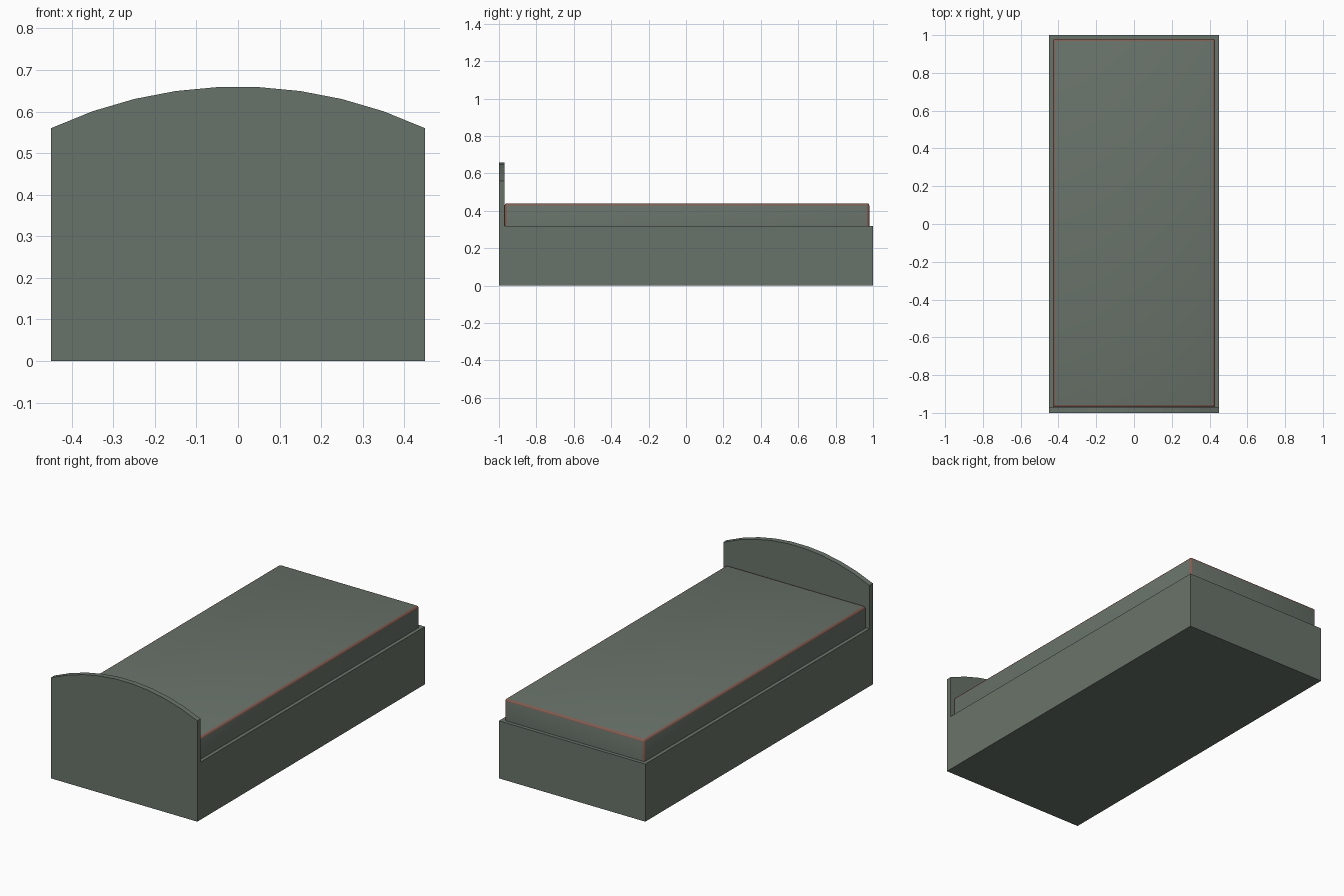
import bpy, bmesh, math
from mathutils import Vector, Matrix

if "Cube" in bpy.data.objects:
    bpy.data.objects.remove(bpy.data.objects["Cube"])


def material(name, rgb):
    m = bpy.data.materials.new(name)
    m.diffuse_color = (*rgb, 1)
    m.use_nodes = True
    m.node_tree.nodes["Principled BSDF"].inputs["Base Color"].default_value = m.diffuse_color
    return m


def box(bm, lo, hi):
    lo, hi = Vector(lo), Vector(hi)
    m = Matrix.Translation((lo + hi) / 2) @ Matrix.Diagonal((*(hi - lo), 1))
    bmesh.ops.create_cube(bm, size=1, matrix=m)


def finish(bm, name, *mats):
    bmesh.ops.recalc_face_normals(bm, faces=bm.faces[:])
    me = bpy.data.meshes.new(name)
    bm.to_mesh(me)
    bm.free()
    for m in mats:
        me.materials.append(m)
    ob = bpy.data.objects.new(name, me)
    bpy.context.collection.objects.link(ob)
    return ob


paint = material("grey_green", (0.141, 0.172, 0.144))
trim = material("brown_trim", (0.22, 0.11, 0.085))

# Bed base with headboard raised from its front strip
bm = bmesh.new()
box(bm, (-0.45, -1, 0), (0.45, 1, 0.32))
bmesh.ops.bisect_plane(bm, geom=bm.verts[:] + bm.edges[:] + bm.faces[:],
                       plane_co=(0, -0.97, 0), plane_no=(0, 1, 0))
strip = [f for f in bm.faces
         if f.calc_center_median().z > 0.31 and f.calc_center_median().y < -0.97]
ext = bmesh.ops.extrude_face_region(bm, geom=strip)
bmesh.ops.delete(bm, geom=[f for f in strip if f.is_valid], context='FACES_ONLY')
bmesh.ops.translate(bm, vec=(0, 0, 0.24),
                    verts=[g for g in ext["geom"] if isinstance(g, bmesh.types.BMVert)])

# Arched top of the headboard
top = [e for e in bm.edges if all(v.co.z > 0.5 for v in e.verts)
       and abs(e.verts[0].co.x - e.verts[1].co.x) > 0.1]
bmesh.ops.subdivide_edges(bm, edges=top, cuts=8)
R = 1.0625
for v in bm.verts:
    if v.co.z > 0.5:
        v.co.z = 0.66 - R + math.sqrt(R * R - v.co.x ** 2)
finish(bm, "bed_frame", paint)

# Mattress with softened, brown-trimmed upper and corner edges
bm = bmesh.new()
box(bm, (-0.43, -0.97, 0.32), (0.43, 0.98, 0.44))
edges = [e for e in bm.edges if any(v.co.z > 0.4 for v in e.verts)]
rim = bmesh.ops.bevel(bm, geom=edges, offset=0.012, segments=3, profile=0.5,
                      affect='EDGES')
bm.normal_update()
for f in bm.faces:
    if max(abs(c) for c in f.normal) < 0.995:
        f.material_index = 1
mattress = finish(bm, "mattress", paint, trim)
bpy.context.view_layer.objects.active = mattress
mattress.select_set(True)
bpy.ops.object.shade_smooth_by_angle(angle=math.radians(40))
